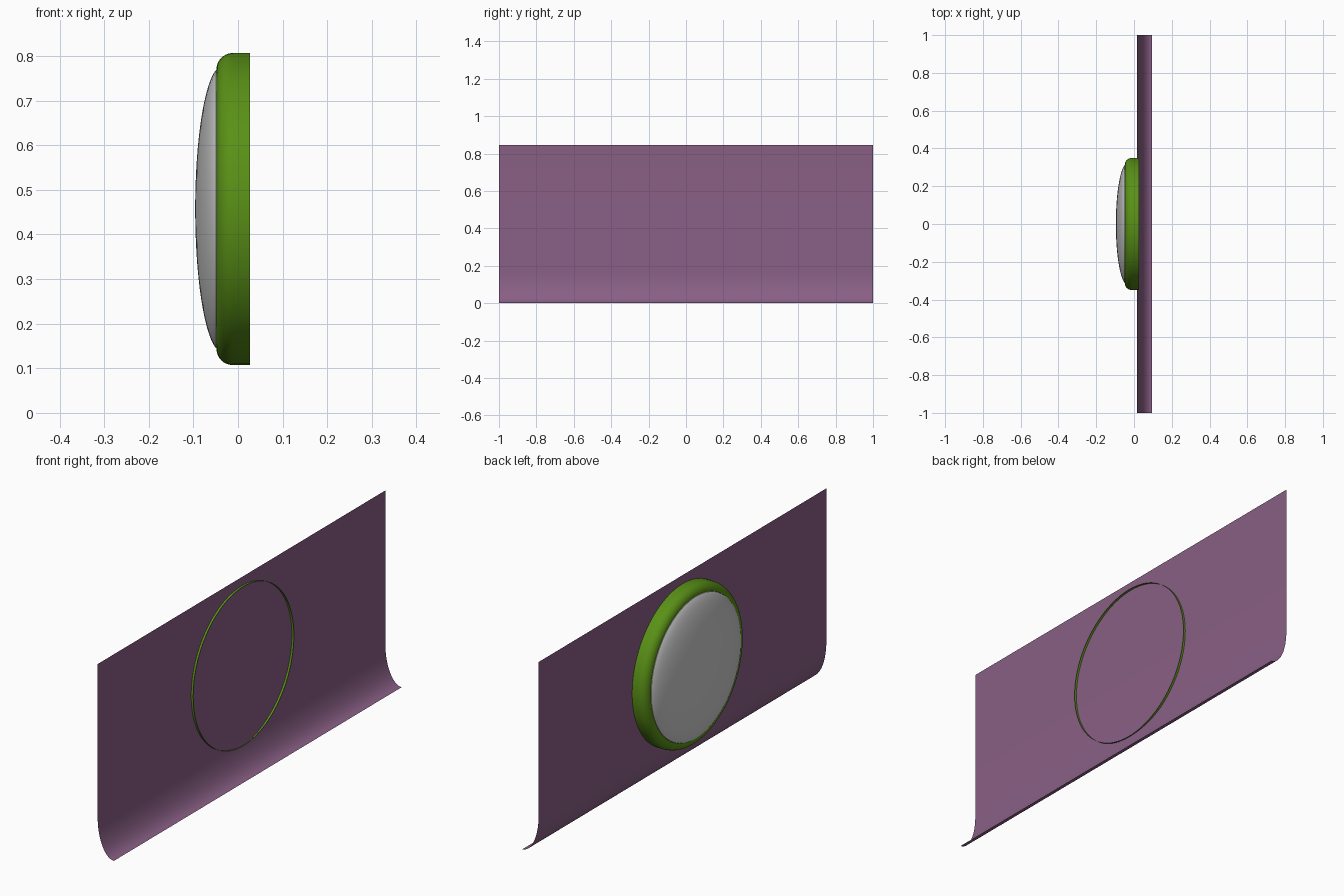
import bpy, bmesh, math

if "Cube" in bpy.data.objects:
    bpy.data.objects.remove(bpy.data.objects["Cube"])

CENTER_Z = 0.457
SEGMENTS = 96


def material(name, color):
    m = bpy.data.materials.new(name)
    m.diffuse_color = (*color, 1)
    m.use_nodes = True
    m.node_tree.nodes["Principled BSDF"].inputs["Base Color"].default_value = m.diffuse_color
    return m


def finish(name, bm, mat=None):
    me = bpy.data.meshes.new(name)
    bm.to_mesh(me)
    bm.free()
    ob = bpy.data.objects.new(name, me)
    bpy.context.collection.objects.link(ob)
    if mat:
        me.materials.append(mat)
    bpy.ops.object.select_all(action='DESELECT')
    ob.select_set(True)
    bpy.context.view_layer.objects.active = ob
    bpy.ops.object.shade_smooth_by_angle(angle=math.radians(40))
    return ob


def lathe(name, profile, mat=None):
    """Revolve (x, radius) points, listed front to back, around the x axis."""
    bm = bmesh.new()
    rings = []
    for x, r in profile:
        if r < 1e-6:
            rings.append([bm.verts.new((x, 0, CENTER_Z))] * SEGMENTS)
            continue
        angles = [2 * math.pi * j / SEGMENTS for j in range(SEGMENTS)]
        rings.append([bm.verts.new((x, r * math.cos(a), CENTER_Z + r * math.sin(a)))
                      for a in angles])
    for a, b in zip(rings, rings[1:]):
        for j in range(SEGMENTS):
            k = (j + 1) % SEGMENTS
            quad = [a[j], a[k], b[k], b[j]]
            bm.faces.new(list(dict.fromkeys(quad)))
    return finish(name, bm, mat)


purple = material("purple", (0.25, 0.115, 0.235))
green = material("green", (0.10, 0.28, 0.008))

# Thin wall sheet, sweeping out to the floor at its base
W, H, X0 = 0.079, 0.17, 0.017
steps = 16
profile = []
for i in range(steps + 1):
    t = i / steps * math.pi / 2
    profile.append((X0 + W * (1 - math.sin(t)), H * (1 - math.cos(t))))
profile.append((X0, 0.845))
bm = bmesh.new()
rows = [[bm.verts.new((x, y, z)) for y in (-1, 1)] for x, z in profile]
for a, b in zip(rows, rows[1:]):
    bm.faces.new((a[0], a[1], b[1], b[0]))
finish("wall_panel", bm, purple)

# Open-backed bezel with a rounded front edge, poking just through the sheet
bezel = [(-0.040, 0.312), (-0.048, 0.313)]
for i in range(11):
    t = i / 10 * math.pi / 2
    bezel.append((-0.010 - 0.038 * math.cos(t), 0.315 + 0.035 * math.sin(t)))
bezel.append((0.027, 0.35))
lathe("round_bezel", bezel, green)

# Shallow domed lens
lens = []
for i in range(19):
    t = i / 18 * math.asin(0.312 / 0.32)
    lens.append((-0.036 - 0.06 * math.cos(t), 0.32 * math.sin(t)))
lens.append((-0.040, 0.312))
lathe("domed_lens", lens)
